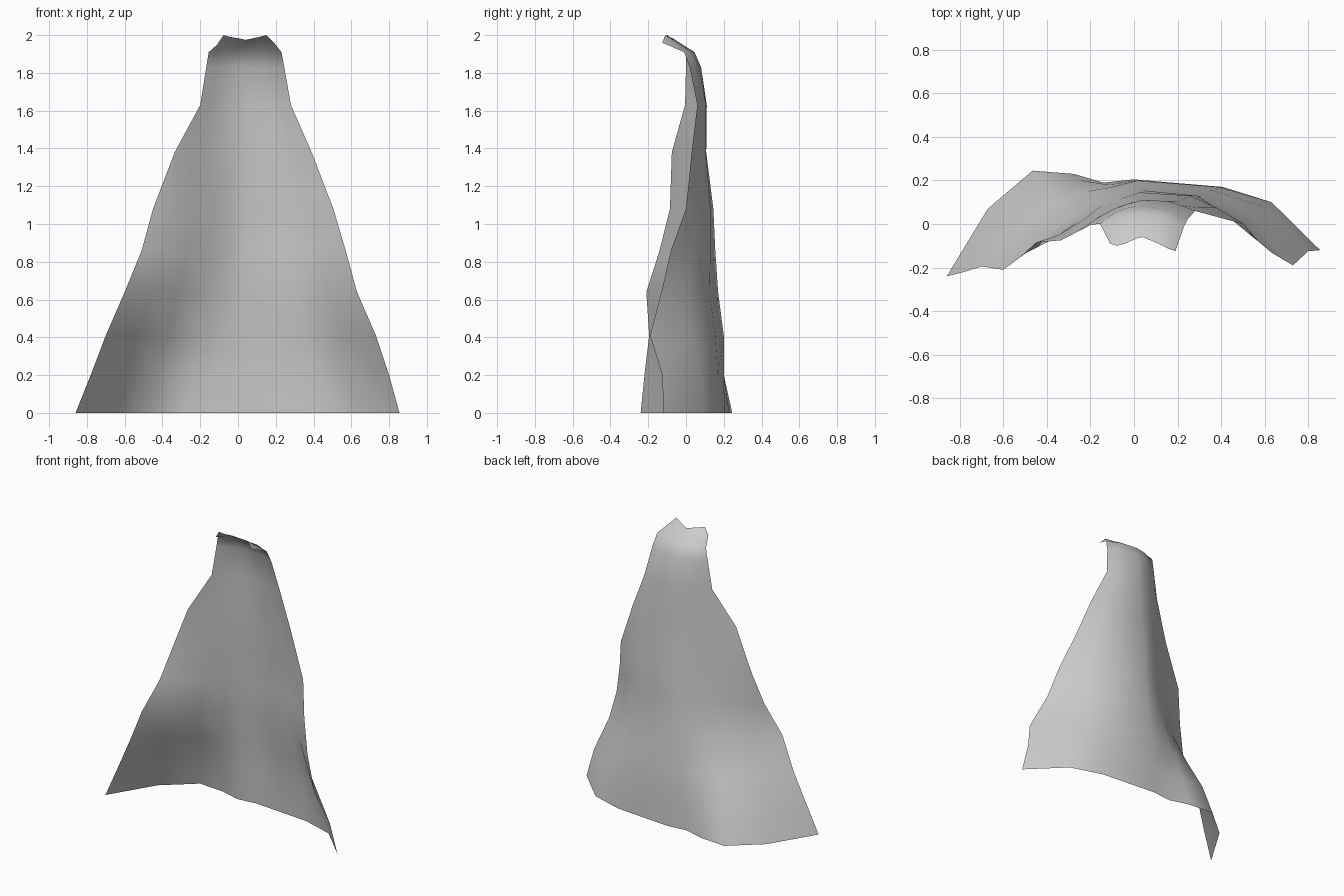
import bpy, bmesh

# Column positions across the cloth, as fractions from left edge to right edge
COLS = (0, .11, .23, .34, .42, .50, .74, .87, 1)

# Cross-sections from hem to neck: height, left x, right x, depth per column
SECTIONS = [
    (0.00, -.86, .855, (-.24, .07, .245, .23, .19, .205, .17, .10, -.12)),
    (0.20, -.78, .80, (-.22, .02, .20, .20, .18, .20, .17, .08, -.125)),
    (0.41, -.70, .73, (-.195, -.05, .10, .15, .17, .20, .155, .03, -.19)),
    (0.64, -.60, .63, (-.21, -.11, .01, .10, .14, .17, .125, .01, -.13)),
    (0.86, -.51, .57, (-.14, -.08, .01, .09, .13, .155, .13, .04, -.08)),
    (1.08, -.45, .505, (-.085, -.05, .02, .08, .12, .145, .13, .075, 0)),
    (1.38, -.335, .39, (-.075, -.03, .03, .075, .095, .107, .105, .075, .03)),
    (1.63, -.20, .28, (-.005, .04, .07, .09, .10, .11, .105, .085, .06)),
    (1.83, -.168, .245, (0, .03, .06, .075, .08, .08, .07, .05, .02)),
    (1.91, -.155, .23, (0, .01, .03, .04, .045, .045, .035, .01, -.01)),
]
# Folded collar edge: depth and height per column
COLLAR_Y = (-.09, -.10, -.09, -.075, -.065, -.06, -.09, -.11, -.125)
COLLAR_Z = (1.95, 2.0, 1.99, 1.985, 1.98, 1.975, 1.99, 2.0, 1.96)


def row(bm, left, right, ys, zs):
    return [bm.verts.new((left + (right - left) * f, y, z))
            for f, y, z in zip(COLS, ys, zs)]


# Cape: one open sheet lofted through the sections
bm = bmesh.new()
rows = [row(bm, l, r, ys, [z] * len(COLS)) for z, l, r, ys in SECTIONS]
rows.append(row(bm, -.11, .19, COLLAR_Y, COLLAR_Z))
for low, high in zip(rows, rows[1:]):
    for i in range(len(COLS) - 1):
        face = bm.faces.new((low[i + 1], low[i], high[i], high[i + 1]))
        face.smooth = True

mesh = bpy.data.meshes.new("cape")
bm.to_mesh(mesh)
bm.free()
cape = bpy.data.objects.new("cape", mesh)
bpy.context.collection.objects.link(cape)
